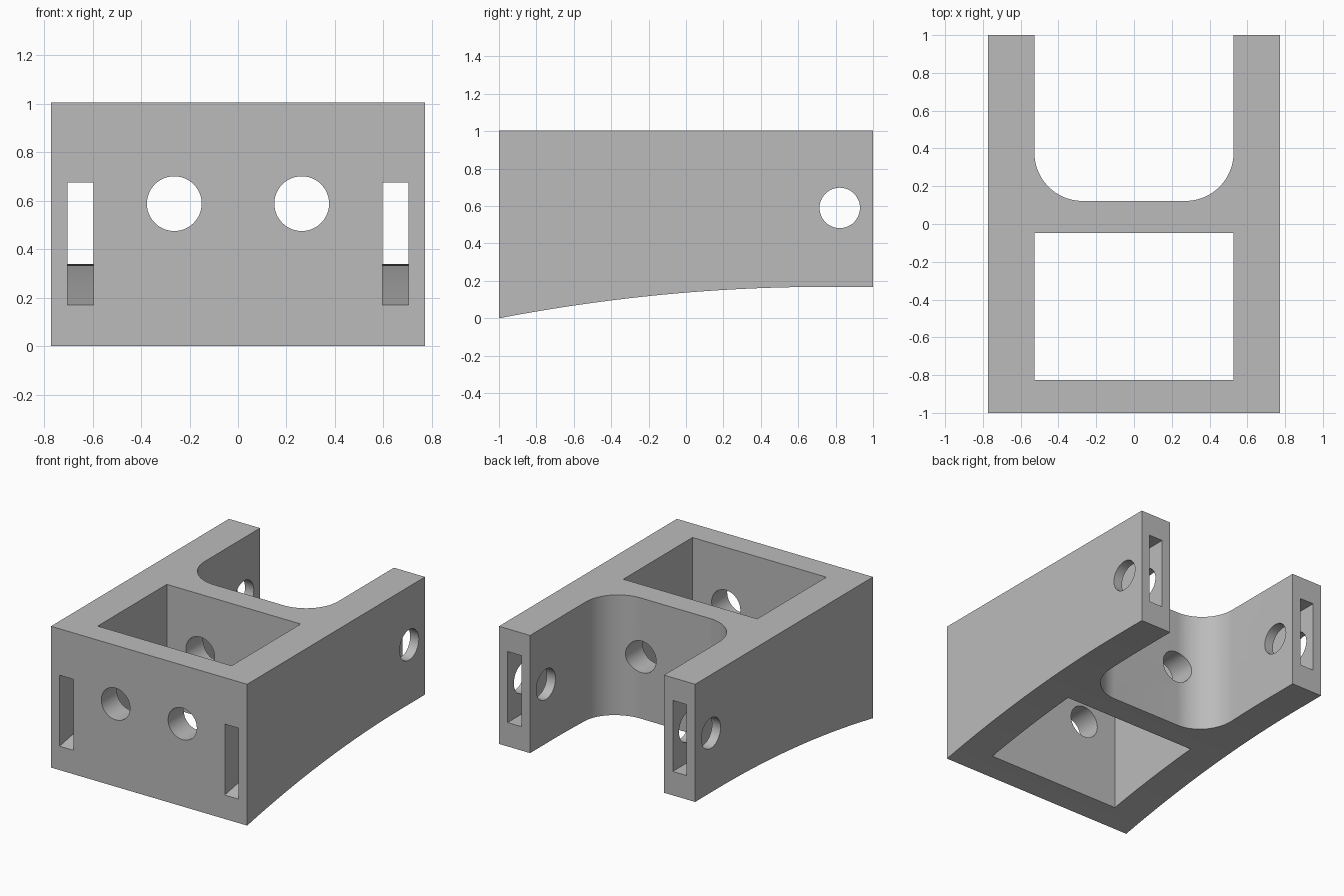
import bpy
import bmesh
import math
from mathutils import Vector

if "Cube" in bpy.data.objects:
    bpy.data.objects.remove(bpy.data.objects["Cube"])

HALF_W, INNER, HEIGHT = 0.772, 0.527, 1.005

grey = bpy.data.materials.new("plain grey")
grey.use_nodes = True
grey.diffuse_color = (0.5, 0.5, 0.5, 1)
grey.node_tree.nodes["Principled BSDF"].inputs["Base Color"].default_value = (0.5, 0.5, 0.5, 1)


def prism(name, outline, axis, lo, hi):
    """Extrude a 2D outline along one axis (0 = x, 1 = y, 2 = z)."""
    bm = bmesh.new()
    verts = []
    for point in outline:
        co = list(point)
        co.insert(axis, lo)
        verts.append(bm.verts.new(co))
    base = bm.faces.new(verts)
    moved = bmesh.ops.extrude_face_region(bm, geom=[base])["geom"]
    shift = Vector((0, 0, 0))
    shift[axis] = hi - lo
    bmesh.ops.translate(bm, vec=shift, verts=[v for v in moved if isinstance(v, bmesh.types.BMVert)])
    bmesh.ops.recalc_face_normals(bm, faces=bm.faces)
    mesh = bpy.data.meshes.new(name)
    bm.to_mesh(mesh)
    bm.free()
    mesh.materials.append(grey)
    obj = bpy.data.objects.new(name, mesh)
    bpy.context.collection.objects.link(obj)
    return obj


def arc(cx, cy, r, start, end, steps):
    angles = [math.radians(start + (end - start) * i / steps) for i in range(steps + 1)]
    return [(cx + r * math.cos(a), cy + r * math.sin(a)) for a in angles]


def underside(y):
    """Height of the arched underside, level towards the back."""
    return 0.168 - 0.0549 * min(y - 0.75, 0) ** 2


def arch_line(y_end, lift, steps=32):
    ys = [-y_end + 2 * y_end * i / steps for i in range(steps + 1)]
    return [(y, underside(y) + lift) for y in ys]


# Solid body with arched underside
body = prism("bracket_body", arch_line(1, 0) + [(1, HEIGHT), (-1, HEIGHT)], 0, -HALF_W, HALF_W)

# Front pocket and rounded rear bay
R = 0.255
bay = arc(-INNER + R, 0.122 + R, R, 180, 270, 24) + arc(INNER - R, 0.122 + R, R, 270, 360, 24)
cutters = [
    prism("front_pocket_cutter", [(-INNER, -0.825), (INNER, -0.825), (INNER, -0.048), (-INNER, -0.048)], 2, -0.5, 1.5),
    prism("rear_bay_cutter", bay + [(INNER, 1.3), (-INNER, 1.3)], 2, -0.5, 1.5),
]

# Round holes through the front and middle walls, and arched slots along the arms
for side in (-1, 1):
    cutters.append(prism("wall_hole_cutter", arc(side * 0.263, 0.588, 0.113, 0, 360, 48)[:-1], 1, -1.3, 0.8))
    slot = arch_line(1.1, 0.17) + arch_line(1.1, 0.675)[::-1]
    cutters.append(prism("arm_slot_cutter", slot, 0, side * 0.65 - 0.054, side * 0.65 + 0.054))

# Cross hole through both arms
cutters.append(prism("cross_hole_cutter", arc(0.822, 0.59, 0.108, 0, 360, 48)[:-1], 0, -1, 1))

bpy.context.view_layer.objects.active = body
for cutter in cutters:
    cutter.hide_render = True
    cut = body.modifiers.new("cut", "BOOLEAN")
    cut.operation = "DIFFERENCE"
    cut.solver = "EXACT"
    cut.object = cutter
    bpy.ops.object.modifier_apply(modifier=cut.name)
    bpy.data.objects.remove(cutter)

bpy.ops.object.select_all(action="DESELECT")
body.select_set(True)
bpy.ops.object.shade_smooth_by_angle(angle=math.radians(30))
